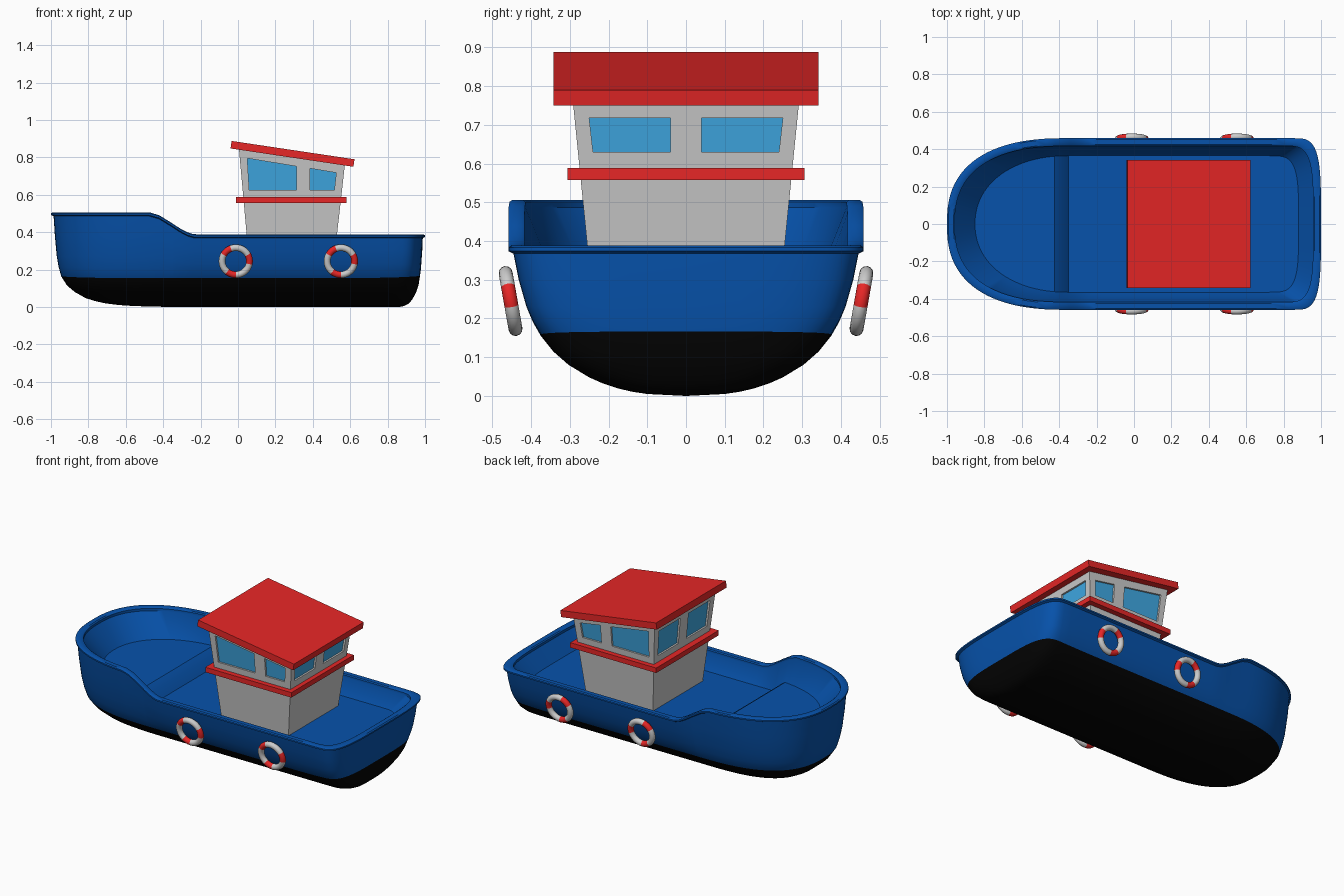
import bpy, bmesh
from math import sin, cos, pi, radians
from mathutils import Vector

if "Cube" in bpy.data.objects:
    bpy.data.objects.remove(bpy.data.objects["Cube"])


def material(name, rgb):
    m = bpy.data.materials.new(name)
    m.diffuse_color = (*rgb, 1)
    m.use_nodes = True
    m.node_tree.nodes["Principled BSDF"].inputs["Base Color"].default_value = m.diffuse_color
    return m


BLUE = material("blue_paint", (0.002, 0.085, 0.41))
BLACK = material("black_paint", (0.001, 0.001, 0.001))
RED = material("red_paint", (0.8, 0.02, 0.02))
GLASS = material("window_glass", (0.05, 0.4, 0.78))
WHITE = material("white_paint", (0.75, 0.75, 0.75))


def finish(bm, name, mats=(), smooth=None):
    bmesh.ops.remove_doubles(bm, verts=bm.verts, dist=1e-5)
    bmesh.ops.dissolve_degenerate(bm, edges=bm.edges, dist=1e-6)
    bmesh.ops.recalc_face_normals(bm, faces=bm.faces)
    me = bpy.data.meshes.new(name)
    bm.to_mesh(me)
    bm.free()
    for m in mats:
        me.materials.append(m)
    ob = bpy.data.objects.new(name, me)
    bpy.context.collection.objects.link(ob)
    if smooth:
        bpy.ops.object.select_all(action='DESELECT')
        ob.select_set(True)
        bpy.context.view_layer.objects.active = ob
        bpy.ops.object.shade_smooth_by_angle(angle=radians(smooth))
    return ob


def prism(bm, poly, offset_a, offset_b):
    """Solid between two shifted copies of a polygon."""
    a = [bm.verts.new(Vector(p) + Vector(offset_a)) for p in poly]
    b = [bm.verts.new(Vector(p) + Vector(offset_b)) for p in poly]
    bm.faces.new(a)
    bm.faces.new(b[::-1])
    for i in range(len(a)):
        j = (i + 1) % len(a)
        bm.faces.new((a[i], b[i], b[j], a[j]))


# Hull: rings lofted from keel over the rail and down to the deck
XM, TAIL = -0.35, 0.16
NB, NS, NT = 24, 24, 14


def half_outline(w, xb, xs, p=2.5):
    pts = []
    for i in range(NB):
        a = pi / 2 * i / NB
        pts.append((XM - (XM - xb) * cos(a) ** (2 / p), w * sin(a) ** (2 / p)))
    xc = xs - TAIL
    for i in range(NS):
        pts.append((XM + (xc - XM) * (i / NS) ** 1.5, w))
    for i in range(NT):
        a = pi / 2 * (1 - i / NT)
        pts.append((xc + TAIL * cos(a) ** 0.5, w * sin(a) ** 0.5))
    pts.append((xs, 0))
    return pts


def ramp(x, x0, x1):
    return min(1, max(0, (x - x0) / (x1 - x0)))


def sheer(x):
    t = ramp(x, -0.22, -0.48)
    return 0.118 * t * t * (3 - 2 * t)


def deck_height(x):
    return 0.28 + 0.075 * ramp(x, -0.35, -0.41)


WATER, TOP = 0.155, 0.37
LEVELS = [(0, 0, -0.35, 0.86), (0.005, 0.10, -0.55, 0.885), (0.011, 0.14, -0.64, 0.9),
          (0.02, 0.178, -0.71, 0.914), (0.032, 0.214, -0.765, 0.925),
          (0.048, 0.25, -0.815, 0.936), (0.08, 0.303, -0.872, 0.953),
          (0.115, 0.343, -0.914, 0.965), (WATER, 0.375, -0.945, 0.973),
          (0.19, 0.395, -0.959, 0.977), (0.23, 0.412, -0.969, 0.98),
          (0.30, 0.432, -0.979, 0.985), (TOP, 0.446, -0.986, 0.988)]
RAIL = [(0.012, -0.020), (0, -0.014), (0, -0.005), (0.007, 0), (0.035, 0),
        (0.042, -0.005), (0.042, -0.020)]

rings = []
for z, w, xb, xs in LEVELS:
    k = max(0, (z - WATER) / (TOP - WATER))
    end_rise = 0.014 if z == WATER else 0.007 if z == 0.19 else 0
    rings.append([(x, y, z + k * sheer(x) + end_rise * x ** 8)
                  for x, y in half_outline(w, xb, xs, 2.6)])
for d, dz in RAIL:
    rings.append([(x, y, 0.388 + dz + sheer(x))
                  for x, y in half_outline(0.459 - d, d - 1, 1 - d)])
rings.append([(x, y, deck_height(x)) for x, y in half_outline(0.365, -0.85, 0.88, 2.15)])

bm = bmesh.new()
loops = []
for half in rings:
    full = half + [(x, -y, z) for x, y, z in half[-2:0:-1]]
    loops.append([bm.verts.new(p) for p in full])
n = len(loops[0])
for k in range(len(loops) - 1):
    for i in range(n):
        j = (i + 1) % n
        f = bm.faces.new((loops[k][i], loops[k][j], loops[k + 1][j], loops[k + 1][i]))
        f.material_index = 1 if k < 8 else 0
deck = loops[-1]
for i in range(n // 2):
    quad = [deck[i], deck[i + 1], deck[n - i - 1], deck[-i]]
    bm.faces.new(list(dict.fromkeys(quad)))
finish(bm, "hull", (BLUE, BLACK), 35)


# Cabin: flared walls with a sloping top
def wall_y(z):
    return 0.244 + 0.1 * (z - 0.28)


def wall_bow(z):
    return 0.056 - 0.09 * (z - 0.28)


def wall_stern(z):
    return 0.517 + 0.113 * (z - 0.28)


bm = bmesh.new()
corners = []
for zb, zs in ((0.27, 0.27), (0.85, 0.77)):
    corners.append([bm.verts.new(p) for p in (
        (wall_bow(zb), -wall_y(zb), zb), (wall_stern(zs), -wall_y(zs), zs),
        (wall_stern(zs), wall_y(zs), zs), (wall_bow(zb), wall_y(zb), zb))])
bm.faces.new(corners[0])
bm.faces.new(corners[1])
for i in range(4):
    j = (i + 1) % 4
    bm.faces.new((corners[0][i], corners[0][j], corners[1][j], corners[1][i]))
cabin = finish(bm, "cabin")

# Windows: two per wall, recessed
SIDE = [[(0.06, 0.627), (0.313, 0.627), (0.313, 0.752), (0.05, 0.795)],
        [(0.385, 0.627), (0.515, 0.627), (0.525, 0.718), (0.385, 0.741)]]
windows = []
for s in (-1, 1):
    for quad in SIDE:
        windows.append(([(x, s * wall_y(z), z) for x, z in quad], Vector((0, -s, 0))))
    for wall, top, inward in ((wall_bow, 0.79, 1), (wall_stern, 0.718, -1)):
        quad = [(0.04, 0.63), (0.24, 0.63), (0.25, top), (0.04, top)]
        windows.append(([(wall(z), s * y, z) for y, z in quad], Vector((inward, 0, 0))))
cut, panes = bmesh.new(), bmesh.new()
for quad, inward in windows:
    prism(cut, quad, inward * -0.02, inward * 0.014)
    prism(panes, quad, inward * 0.011, inward * 0.02)
cutter = finish(cut, "window_cutter")
cutter.hide_render = True
cutter.hide_viewport = True
finish(panes, "window_panes", (GLASS,))
mod = cabin.modifiers.new("window_recesses", 'BOOLEAN')
mod.operation = 'DIFFERENCE'
mod.solver = 'EXACT'
mod.object = cutter

# Cabin trim band and roof
bm = bmesh.new()
band = [(-0.01, 0, 0.557), (0.58, 0, 0.557), (0.58, 0, 0.588), (-0.01, 0, 0.588)]
prism(bm, band, (0, -0.306, 0), (0, 0.306, 0))
finish(bm, "cabin_band", (RED,))
bm = bmesh.new()
roof = [(-0.04, 0, 0.848), (0.617, 0, 0.75), (0.623, 0, 0.79), (-0.034, 0, 0.888)]
prism(bm, roof, (0, -0.342, 0), (0, 0.342, 0))
finish(bm, "roof", (RED,))

# Life rings: striped tori leaning on the hull, mirrored across y
MAJ, MIN, R, r, TILT = 36, 12, 0.0735, 0.018, radians(10)
for number, cx in enumerate((-0.012, 0.55), 1):
    bm = bmesh.new()
    grid = []
    for i in range(MAJ):
        a = 2 * pi * i / MAJ - radians(10)
        row = []
        for j in range(MIN):
            b = 2 * pi * j / MIN
            d, out = R + r * cos(b), r * sin(b)
            v = d * sin(a)
            row.append(bm.verts.new((cx + d * cos(a),
                                     -(0.453 + out * cos(TILT) + v * sin(TILT)),
                                     0.245 + v * cos(TILT) - out * sin(TILT))))
        grid.append(row)
    for i in range(MAJ):
        for j in range(MIN):
            p, q = grid[i], grid[(i + 1) % MAJ]
            f = bm.faces.new((p[j], q[j], q[(j + 1) % MIN], p[(j + 1) % MIN]))
            f.material_index = 1 if i % 12 < 4 else 0
    ring = finish(bm, f"life_ring_pair_{number}", (WHITE, RED), 60)
    ring.modifiers.new("mirror", 'MIRROR').use_axis = (False, True, False)
